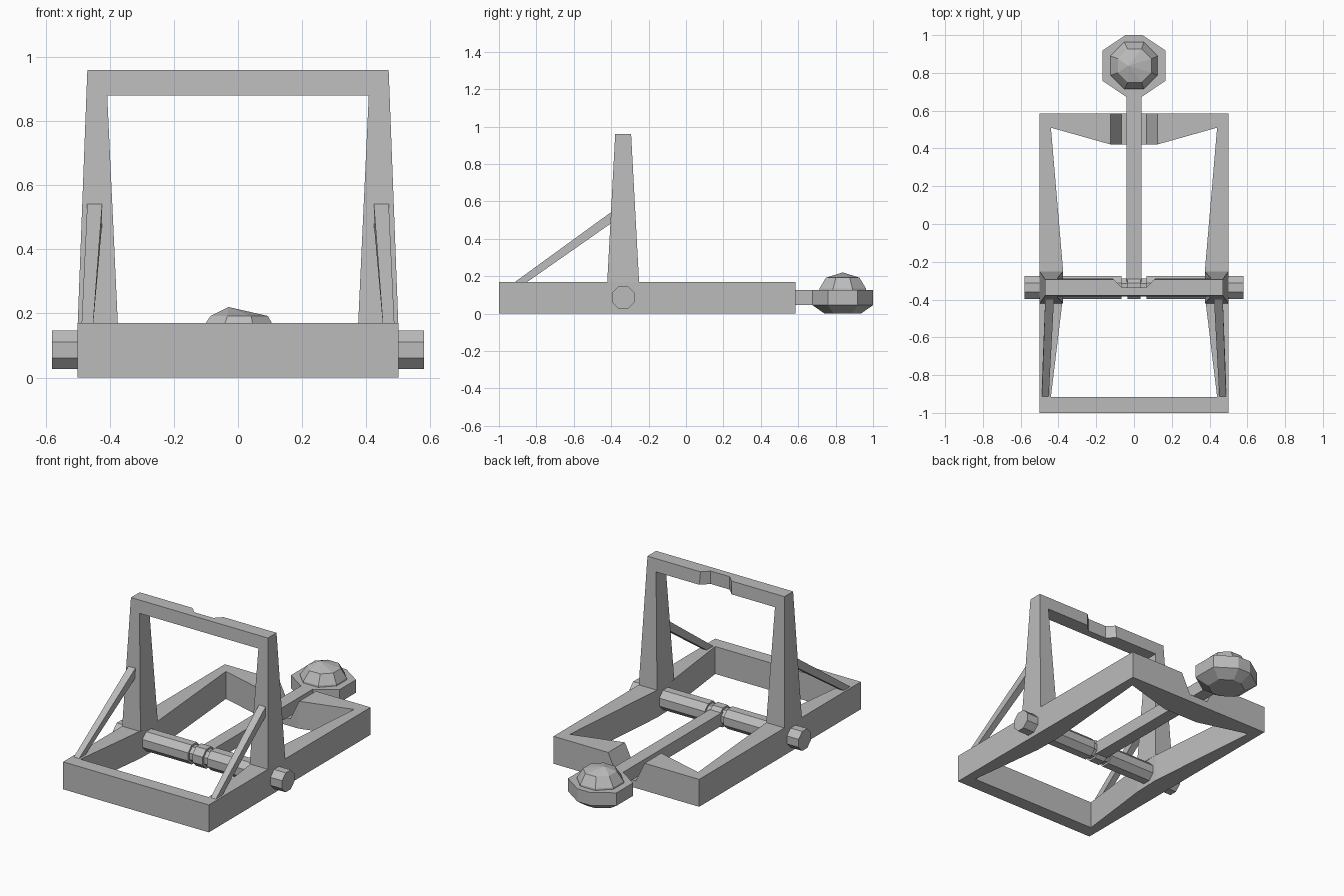
import bpy, bmesh, math

cube = bpy.data.objects.get("Cube")
if cube:
    bpy.data.objects.remove(cube, do_unlink=True)

grey = bpy.data.materials.new("plain_grey")
grey.use_nodes = True
COLOUR = (0.5, 0.5, 0.5, 1)
grey.diffuse_color = COLOUR
grey.node_tree.nodes["Principled BSDF"].inputs["Base Color"].default_value = COLOUR


def loft(name, rings, mirror=False):
    """Skin a series of equal loops, cap both ends, optionally mirror in x."""
    bm = bmesh.new()
    loops = [[bm.verts.new(p) for p in ring] for ring in rings]
    n = len(loops[0])
    for a, b in zip(loops, loops[1:]):
        for i in range(n):
            j = (i + 1) % n
            bm.faces.new((a[i], a[j], b[j], b[i]))
    bm.faces.new(loops[0])
    bm.faces.new(loops[-1])
    bmesh.ops.remove_doubles(bm, verts=bm.verts, dist=1e-5)
    bmesh.ops.recalc_face_normals(bm, faces=bm.faces)
    if mirror:
        # open the half along the centre line so the halves weld
        seam = [f for f in bm.faces if all(abs(v.co.x) < 1e-5 for v in f.verts)]
        bmesh.ops.delete(bm, geom=seam, context='FACES')
    mesh = bpy.data.meshes.new(name)
    bm.to_mesh(mesh)
    bm.free()
    mesh.materials.append(grey)
    obj = bpy.data.objects.new(name, mesh)
    bpy.context.collection.objects.link(obj)
    if mirror:
        obj.modifiers.new("mirror", 'MIRROR')
    return obj


def cut(target, cutter):
    mod = target.modifiers.new("notch", 'BOOLEAN')
    mod.operation = 'DIFFERENCE'
    mod.solver = 'EXACT'
    mod.object = cutter
    cutter.hide_render = True
    cutter.hide_set(True)
    cutter.display_type = 'WIRE'


# Base frame, with a trapezoid notch for the arm in the rear beam
plan = [(0, -1), (.5, -1), (.5, .585), (0, .585), (0, .42), (.12, .42),
        (.44, .51), (.375, -.25), (.38, -.42), (.44, -.915), (0, -.915)]
frame = loft("base_frame", [[(x, y, z) for x, y in plan] for z in (0, .17)], True)
notch = [(-.065, .045), (.065, .045), (.125, .17), (.125, .3), (-.125, .3), (-.125, .17)]
cut(frame, loft("rear_notch_cutter", [[(x, y, z) for x, z in notch] for y in (.3, .7)]))

# Upright portal, tapering in depth with height
AXLE_Y = -.336


def depth(z):
    return .085 - .0425 * (z - .17) / .79


portal = [(.5, .17), (.47, .96), (0, .96), (0, .88), (.408, .88), (.375, .17)]
uprights = loft("uprights_and_crossbar",
                [[(x, AXLE_Y + s * depth(z), z) for x, z in portal] for s in (-1, 1)], True)
stop = [(-.065, -.335), (.065, -.335), (.115, -.285), (.115, -.1), (-.115, -.1), (-.115, -.285)]
cut(uprights, loft("crossbar_notch_cutter", [[(x, y, z) for x, y in stop] for z in (.8, 1.1)]))

# Diagonal braces
loft("braces", [
    [(.452, -.92, .165), (.488, -.92, .165), (.488, -.855, .165), (.452, -.855, .165)],
    [(.423, -.39, .55), (.47, -.39, .55), (.47, -.39, .49), (.423, -.39, .49)]], True)

# Octagonal axle with two grooves beside the arm
half = [(.035, .065), (.035, .052), (.065, .052), (.065, .065), (.58, .065)]
profile = [(-x, r) for x, r in reversed(half)] + half
angles = [math.radians(22.5 + 45 * i) for i in range(8)]
loft("axle", [[(x, AXLE_Y + r * math.cos(a), .086 + r * math.sin(a)) for a in angles]
              for x, r in profile])

# Throwing arm
section = [(-.04, .045), (.04, .045), (.04, .125), (-.04, .125)]
loft("throwing_arm", [[(x, y, z) for x, z in section] for y in (AXLE_Y, .72)])

# Cup and the stone in it
CUP_Y = .838
octagon = [(.045, .162), (.167, .08), (.167, -.08), (.045, -.162),
           (-.045, -.162), (-.167, -.08), (-.167, .08), (-.045, .162)]


def octagon_ring(scale, z, shift=0):
    return [(x * scale + shift, CUP_Y + y * scale, z) for x, y in octagon]


loft("cup", [octagon_ring(.6, 0), octagon_ring(1, .045), octagon_ring(1, .125)])


def stone_ring(radius, z, shift=0):
    return [(radius * math.cos(a) + shift, CUP_Y + radius * math.sin(a), z) for a in angles]


# the cap is a fan towards an off-centre peak
stone = loft("stone", [stone_ring(.136, .11), stone_ring(.134, .135),
                       stone_ring(.097, .192, .004), stone_ring(.0005, .22, -.03)])
